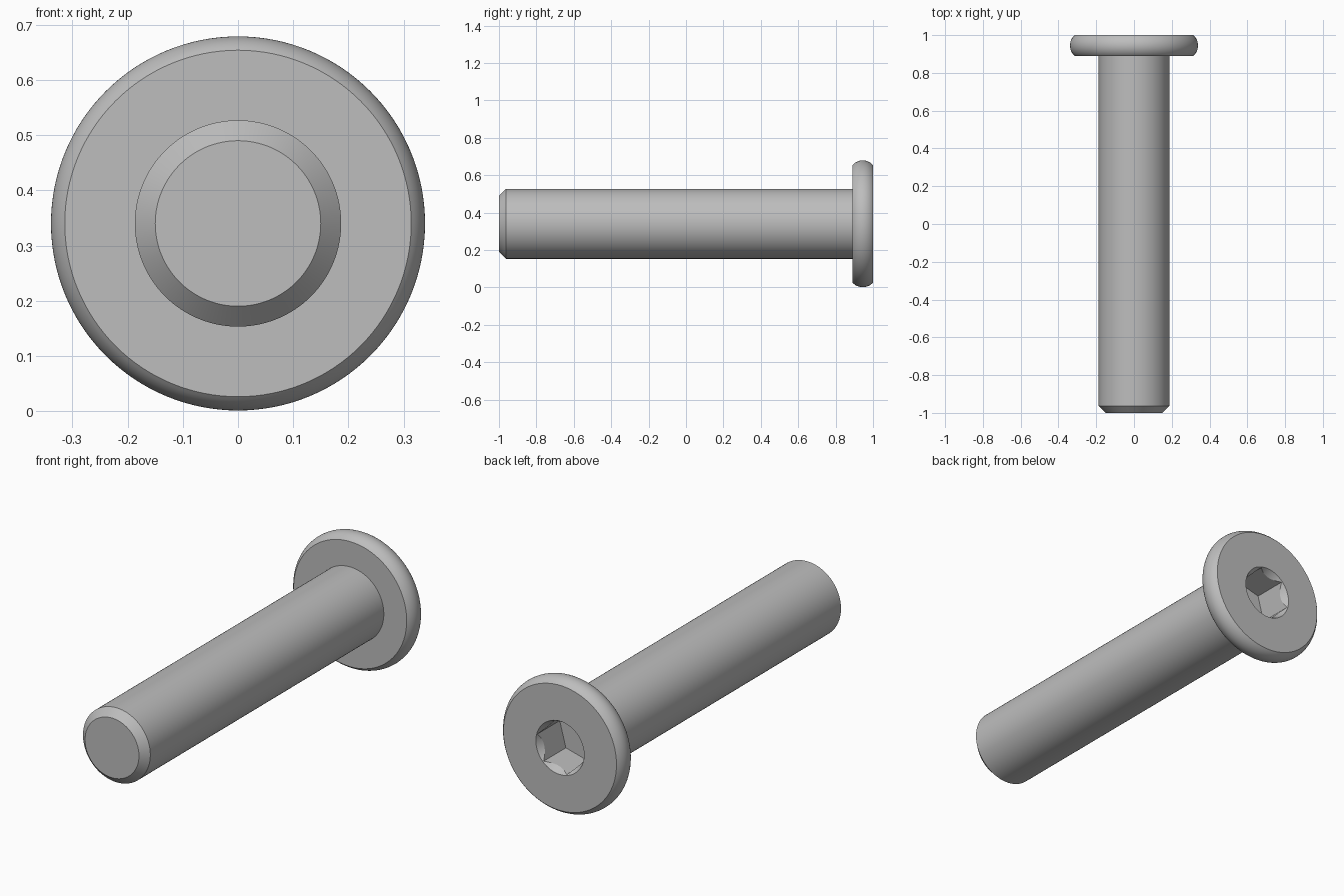
import bpy
import bmesh
from math import radians, tau, sin, cos, pi, asin
from mathutils import Matrix, Vector

if "Cube" in bpy.data.objects:
    bpy.data.objects.remove(bpy.data.objects["Cube"], do_unlink=True)

AXIS_Z = 0.34       # height of the screw axis
HEAD_R, FACE_R = 0.339, 0.314
HEAD_Y = 0.89       # underside of the head
SHANK_R, TIP_R = 0.187, 0.15
SOCKET_R, SOCKET_DEPTH = 0.132, 0.18

steel = bpy.data.materials.new("plain steel grey")
steel.use_nodes = True
steel.diffuse_color = (0.51, 0.51, 0.51, 1)
steel.node_tree.nodes["Principled BSDF"].inputs["Base Color"].default_value = (0.51, 0.51, 0.51, 1)


def lathe(name, profile, steps, turn=0.0):
    """Revolve (radius, y) points, starting and ending on the axis, about the y axis."""
    bm = bmesh.new()
    rings = []
    for r, y in profile:
        rings.append([bm.verts.new((r * cos(turn + tau * i / steps), y,
                                    AXIS_Z + r * sin(turn + tau * i / steps)))
                      for i in range(steps)])
    for a, b in zip(rings, rings[1:]):
        for i in range(steps):
            j = (i + 1) % steps
            bm.faces.new((a[i], a[j], b[j], b[i]))
    bm.faces.new(rings[0])
    bm.faces.new(rings[-1])
    bmesh.ops.recalc_face_normals(bm, faces=bm.faces)
    mesh = bpy.data.meshes.new(name)
    bm.to_mesh(mesh)
    bm.free()
    mesh.materials.append(steel)
    obj = bpy.data.objects.new(name, mesh)
    bpy.context.collection.objects.link(obj)
    return obj


# Rounded rim of the head: a shallow circular arc
half = (1 - HEAD_Y) / 2
bulge = HEAD_R - FACE_R
arc_r = (half ** 2 + bulge ** 2) / (2 * bulge)
sweep = asin(half / arc_r)
rim = []
for k in range(17):
    a = -sweep + 2 * sweep * k / 16
    rim.append((HEAD_R - arc_r + arc_r * cos(a), HEAD_Y + half + arc_r * sin(a)))

# Chamfered shank and head in one solid
chamfer = SHANK_R - TIP_R
screw = lathe("screw_body", [(TIP_R, -1), (SHANK_R, -1 + chamfer), (SHANK_R, HEAD_Y)] + rim, 128)

# Hexagonal socket and its conical lead-in
hex_cutter = lathe("socket_cutter", [(SOCKET_R, 1 - SOCKET_DEPTH), (SOCKET_R, 1.05)], 6, radians(15))
cone_cutter = lathe("countersink_cutter", [(0.104, 0.95), (0.164, 1.05)], 96)

bpy.ops.object.select_all(action="DESELECT")
bpy.context.view_layer.objects.active = screw
screw.select_set(True)
for cutter in (hex_cutter, cone_cutter):
    cutter.hide_render = True
    mod = screw.modifiers.new(cutter.name, "BOOLEAN")
    mod.operation = "DIFFERENCE"
    mod.solver = "EXACT"
    mod.object = cutter
    bpy.ops.object.modifier_apply(modifier=mod.name)
    bpy.data.objects.remove(cutter, do_unlink=True)

# Smooth round surfaces with crisp edges
bpy.ops.object.shade_smooth_by_angle(angle=radians(20))
